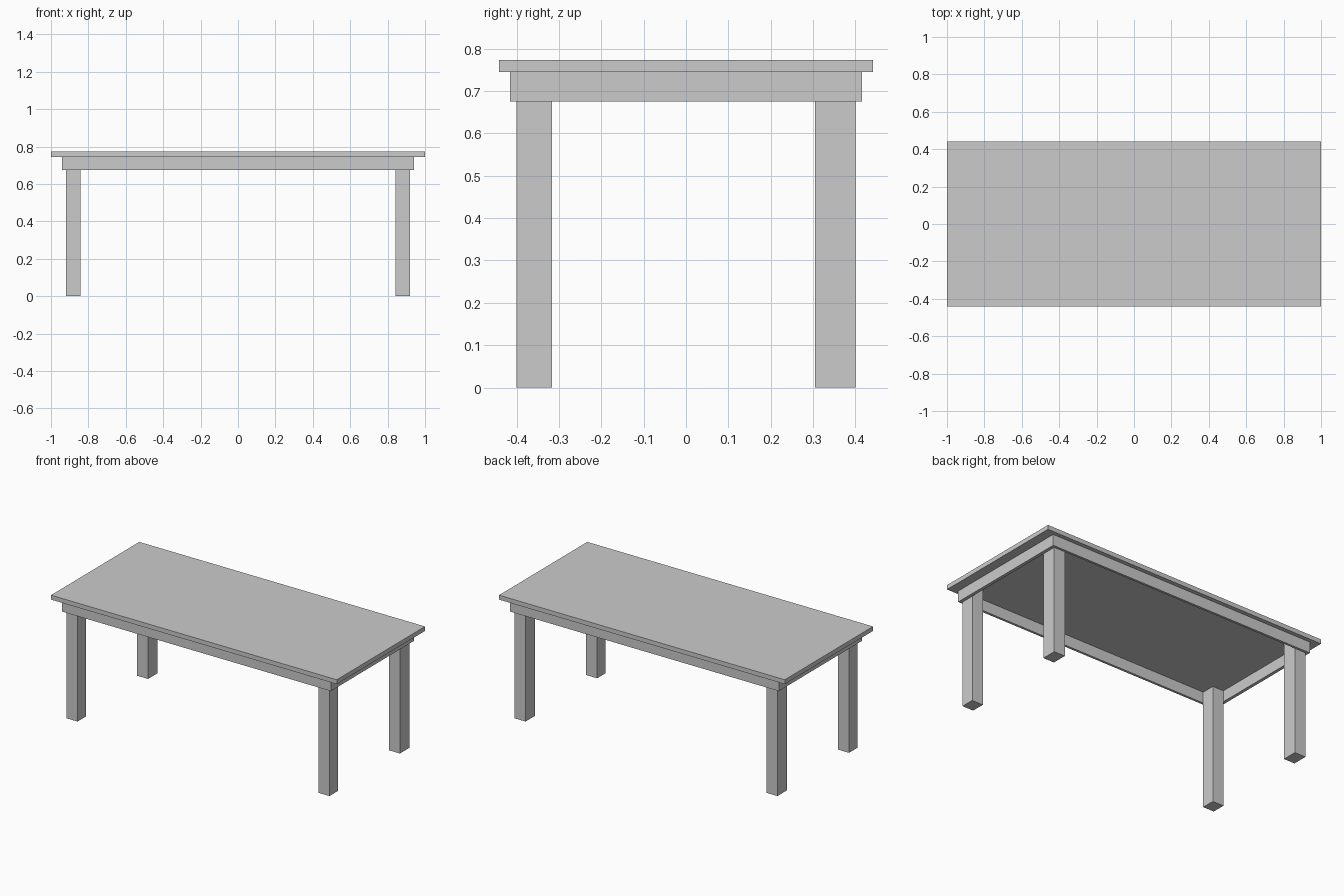
import bpy

if "Cube" in bpy.data.objects:
    bpy.data.objects.remove(bpy.data.objects["Cube"])


def box(name, x, y, z):
    """Box spanning the given (min, max) ranges."""
    bpy.ops.mesh.primitive_cube_add(size=1, location=[sum(r) / 2 for r in (x, y, z)])
    ob = bpy.context.object
    ob.name = name
    ob.scale = [r[1] - r[0] for r in (x, y, z)]
    bpy.ops.object.transform_apply(location=False, rotation=False, scale=True)
    return ob


def span(a, b, side):
    return tuple(sorted((a * side, b * side)))


APRON_Z, TOP_Z, HEIGHT = 0.675, 0.745, 0.773
OUT_X, OUT_Y, IN_X, IN_Y = 0.94, 0.415, 0.92, 0.40

# Table top
box("table_top", (-1, 1), (-0.441, 0.441), (TOP_Z, HEIGHT))

# Apron boards around the outside of the legs
for side, name in ((-1, "front"), (1, "back")):
    box(name + "_apron", (-OUT_X, OUT_X), span(IN_Y, OUT_Y, side), (APRON_Z, TOP_Z))
for side, name in ((-1, "left"), (1, "right")):
    box(name + "_apron", span(IN_X, OUT_X, side), (-IN_Y, IN_Y), (APRON_Z, TOP_Z))

# Legs, running up inside the apron; the back pair is slightly deeper
for sy, inner_y, depth in ((-1, 0.316, "front"), (1, 0.305, "back")):
    for sx, hand in ((-1, "left"), (1, "right")):
        box(f"{depth}_{hand}_leg", span(0.843, IN_X, sx), span(inner_y, IN_Y, sy), (0, TOP_Z))
